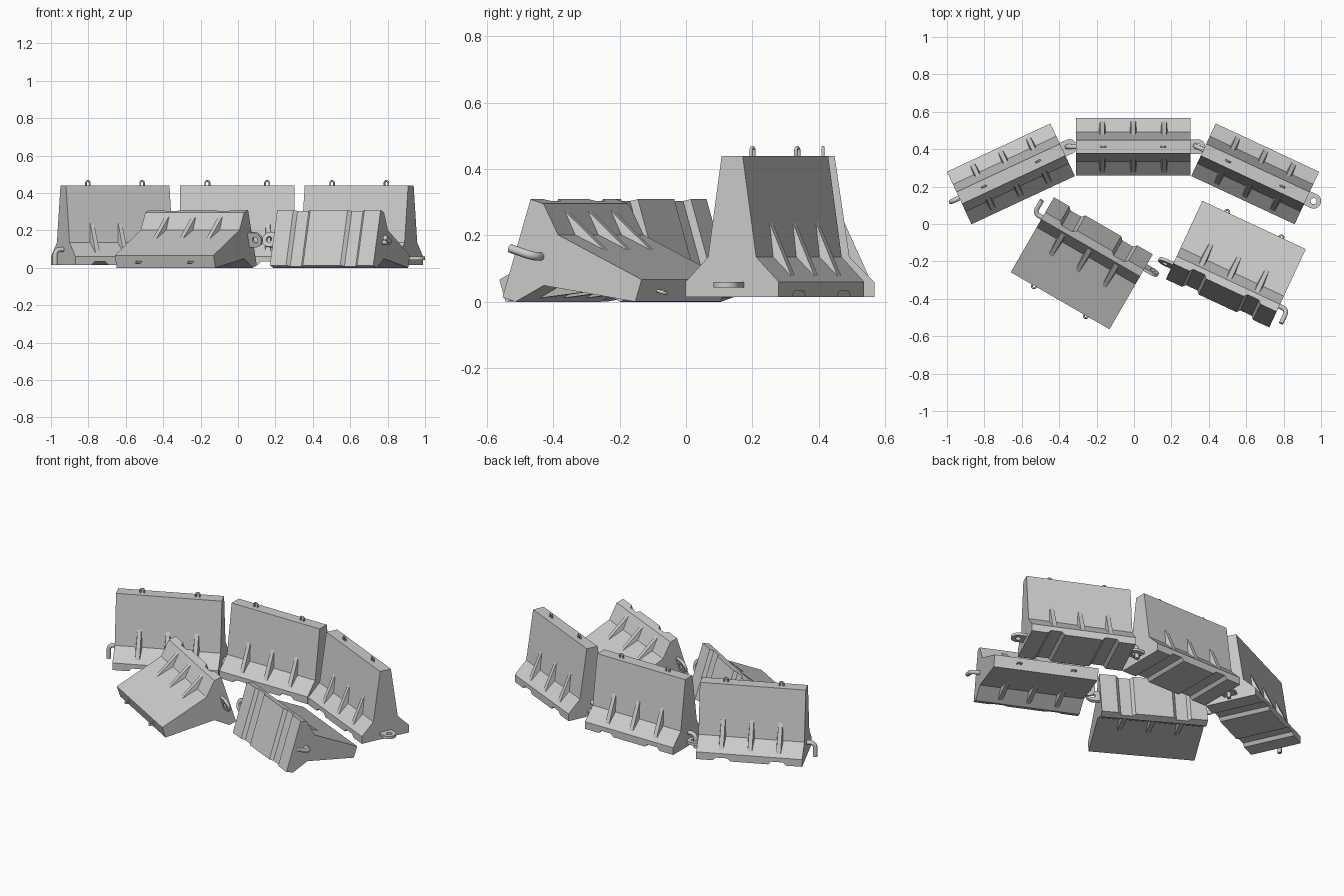
import bpy, bmesh, math
from mathutils import Matrix, Vector

if "Cube" in bpy.data.objects:
    bpy.data.objects.remove(bpy.data.objects["Cube"])

L, H = 0.305, 0.425          # half length and height of one barrier
RIB_X = (-0.165, 0.0, 0.165)


def mesh_from(name, verts, faces):
    me = bpy.data.meshes.new(name)
    me.from_pydata(verts, [], faces)
    bm = bmesh.new()
    bm.from_mesh(me)
    bmesh.ops.recalc_face_normals(bm, faces=bm.faces)
    bm.to_mesh(me)
    bm.free()
    return me


def loft(name, rings):
    """Closed solid through equal-sized rings of points."""
    n = len(rings[0])
    verts = [p for r in rings for p in r]
    faces = [(i * n + j, i * n + (j + 1) % n, (i + 1) * n + (j + 1) % n, (i + 1) * n + j)
             for i in range(len(rings) - 1) for j in range(n)]
    faces += [tuple(range(n)), tuple(range(len(verts) - n, len(verts)))]
    return mesh_from(name, verts, faces)


def pipe(name, pts, radius):
    cu = bpy.data.curves.new(name, 'CURVE')
    cu.dimensions = '3D'
    cu.bevel_depth = radius
    cu.bevel_resolution = 3
    cu.use_fill_caps = True
    sp = cu.splines.new('POLY')
    sp.points.add(len(pts) - 1)
    for p, co in zip(sp.points, pts):
        p.co = (*co, 1)
    tmp = bpy.data.objects.new(name, cu)
    bpy.context.collection.objects.link(tmp)
    me = bpy.data.meshes.new_from_object(tmp.evaluated_get(bpy.context.evaluated_depsgraph_get()))
    bpy.data.objects.remove(tmp)
    for f in me.polygons:
        f.use_smooth = len(f.vertices) == 4
    return me


# concrete body: stepped profile with two drainage channels across the base
stations = [(-L, 0)]
for c in (-0.16, 0.16):
    stations += [(c - 0.05, 0), (c - 0.033, 0.018), (c + 0.033, 0.018), (c + 0.05, 0)]
stations.append((L, 0))
half = [(0.155, 0.045), (0.08, 0.12), (0.035, H)]
body = loft("body", [
    [(x, 0.155, z0)] + [(x, y, z) for y, z in half] +
    [(x, -y, z) for y, z in reversed(half)] + [(x, -0.155, z0)]
    for x, z0 in stations])

# tapered stiffening rib, leaning on the front and back faces
def rib_mesh(side):
    tri = [((0.064, 0.225), 0.011), ((0.138, 0.062), 0.013), ((0.075, 0.112), 0.02)]
    return loft("rib", [[(s * w, side * y, z) for (y, z), w in tri] for s in (-1, 1)])

ribs = {1: rib_mesh(1), -1: rib_mesh(-1)}

# lifting loop on the crest
arc = [math.pi * i / 10 for i in range(11)]
loop = pipe("lifting_loop", [(0.011, 0, H - 0.01)] +
            [(0.011 * math.cos(a), 0, H + 0.014 + 0.011 * math.sin(a)) for a in arc] +
            [(-0.011, 0, H - 0.01)], 0.005)

# bent coupling hook
B = 0.028
hook = pipe("hook", [(-L + 0.02, 0, 0.083)] +
            [(-0.353 + B - B * math.sin(a), 0, 0.083 - B + B * math.cos(a))
             for a in (math.pi / 12 * i for i in range(7))] + [(-0.353, 0, 0.0)], 0.013)

# coupling eye plate with a round hole
def eye_mesh(R=0.04, r=0.016, n=32, z0=0.028, z1=0.045):
    outer, inner = [], []
    for i in range(n):
        a = math.tau * i / n
        c, s = math.cos(a), math.sin(a)
        k = R / max(abs(c), abs(s)) if c < 0 else R
        outer.append((c * k * (1.25 if c < 0 else 1) + L + R, s * k))
        inner.append((r * c + L + R, r * s))
    loops = [(outer, z0), (outer, z1), (inner, z1), (inner, z0)]
    verts = [(x, y, z) for pts, z in loops for x, y in pts]
    faces = [(k * n + i, k * n + (i + 1) % n, (k + 1) % 4 * n + (i + 1) % n, (k + 1) % 4 * n + i)
             for k in range(4) for i in range(n)]
    return mesh_from("eye_plate", verts, faces)

eye = eye_mesh()


def place(name, me, m, x=0.0):
    ob = bpy.data.objects.new(name, me)
    bpy.context.collection.objects.link(ob)
    ob.matrix_world = m @ Matrix.Translation((x, 0, 0))


def barrier(name, loc, yaw, roll=0.0):
    m = (Matrix.Translation(Vector(loc)) @ Matrix.Rotation(math.radians(yaw), 4, 'Z')
         @ Matrix.Rotation(math.radians(roll), 4, 'X'))
    place(name + "_body", body, m)
    for x in RIB_X:
        for side, me in ribs.items():
            place(name + "_rib", me, m, x)
    for x in (-0.16, 0.16):
        place(name + "_lifting_loop", loop, m, x)
    place(name + "_hook", hook, m)
    place(name + "_eye_plate", eye, m)


# three standing barriers in an arc, two toppled in front
barrier("barrier_left", (-0.658, 0.268, 0.015), 25)
barrier("barrier_centre", (-0.004, 0.413, 0.015), 0)
barrier("barrier_right", (0.648, 0.268, 0.015), -25)
barrier("fallen_left", (-0.187, -0.05, 0.1614), -30, 107.5)
barrier("fallen_right", (0.4665, -0.382, 0.1614), 155, 107.5)
